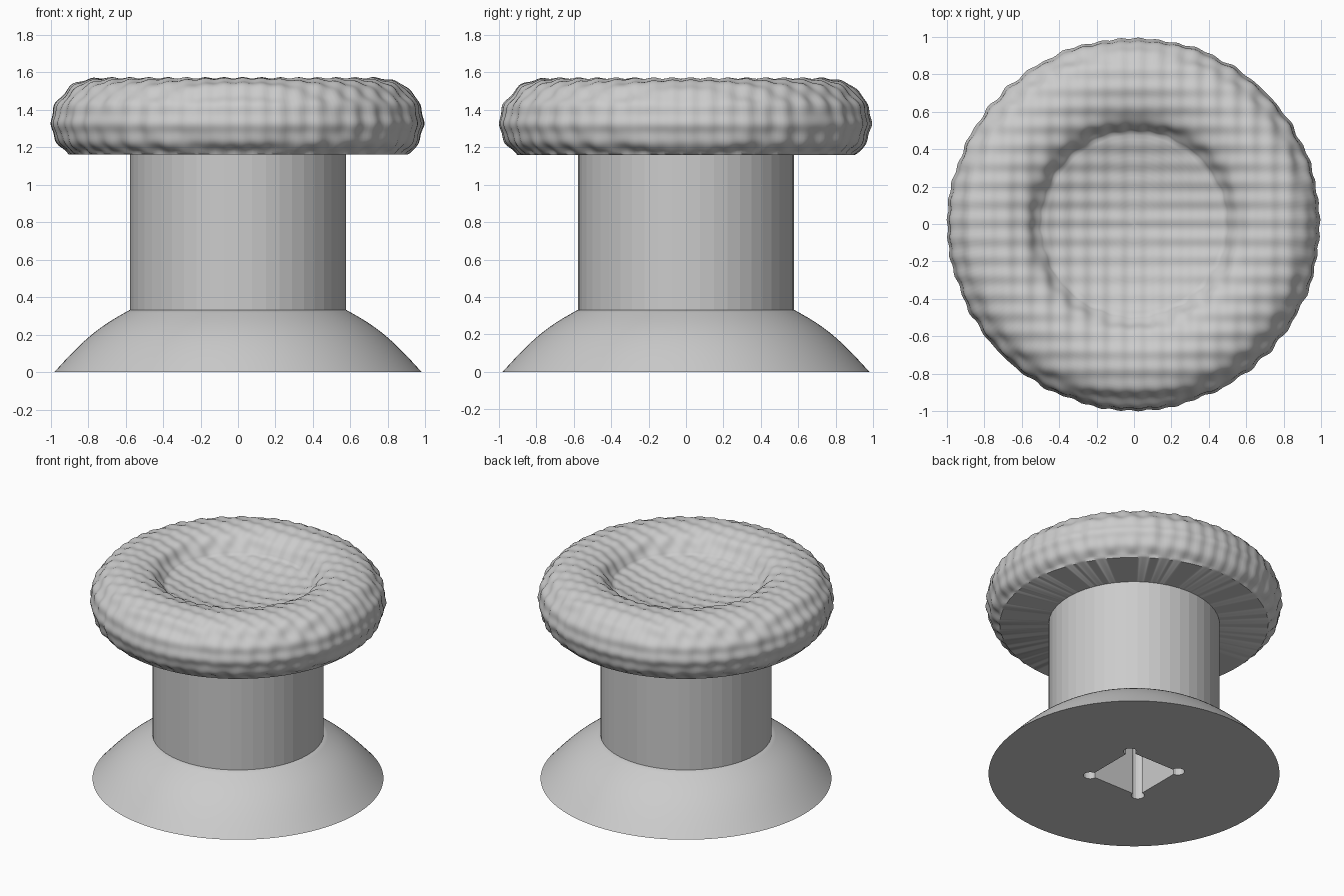
import bpy, bmesh
from math import sin, cos, pi, radians, asin, acos
from mathutils import Vector

cube = bpy.data.objects.get("Cube")
if cube:
    bpy.data.objects.remove(cube, do_unlink=True)

grey = bpy.data.materials.new("light grey")
grey.use_nodes = True
grey.diffuse_color = (0.6, 0.6, 0.6, 1)
grey.node_tree.nodes["Principled BSDF"].inputs["Base Color"].default_value = (0.6, 0.6, 0.6, 1)


def finish(name, bm, smooth=None):
    bmesh.ops.recalc_face_normals(bm, faces=bm.faces)
    mesh = bpy.data.meshes.new(name)
    bm.to_mesh(mesh)
    bm.free()
    mesh.materials.append(grey)
    obj = bpy.data.objects.new(name, mesh)
    bpy.context.collection.objects.link(obj)
    if smooth:
        shade(obj, smooth)
    return obj


def shade(obj, angle):
    bpy.ops.object.select_all(action="DESELECT")
    obj.select_set(True)
    bpy.context.view_layer.objects.active = obj
    bpy.ops.object.shade_smooth_by_angle(angle=radians(angle))


def lathe(profile, segments):
    """Spin (radius, height) points round z into a closed solid."""
    bm = bmesh.new()
    verts = [bm.verts.new((r, 0, z)) for r, z in profile]
    edges = [bm.edges.new(pair) for pair in zip(verts, verts[1:])]
    bmesh.ops.spin(bm, geom=verts + edges, cent=(0, 0, 0), axis=(0, 0, 1),
                   angle=2 * pi, steps=segments, use_merge=True)
    bmesh.ops.remove_doubles(bm, verts=bm.verts, dist=0.0001)
    bmesh.ops.recalc_face_normals(bm, faces=bm.faces)
    return bm


# Domed skirt, a gentle convex arc from floor to column
arc = []
for i in range(17):
    t = i / 16
    arc.append((0.98 - 0.40 * t, 0.33 * t + 0.035 * sin(pi * t)))
base = finish("base_skirt", lathe([(0, 0)] + arc + [(0, 0.33)], 128), 30)

# Faceted column
column = finish("column", lathe([(0, 0.3), (0.577, 0.3), (0.577, 1.2), (0, 1.2)], 48))

# Square socket with round corner reliefs, cut up from below
half, relief, depth = 0.21, 0.045, 0.8
bm = bmesh.new()
outline = []
for k in range(4):
    mid = pi / 4 + k * pi / 2
    corner = Vector((cos(mid), sin(mid), 0)) * half * 2 ** 0.5
    for i in range(13):
        a = mid + radians(-135 + 270 * i / 12)
        outline.append(bm.verts.new(corner + Vector((cos(a) * relief, sin(a) * relief, -0.1))))
floor = bm.faces.new(outline)
top = bmesh.ops.extrude_face_region(bm, geom=[floor])["geom"]
bmesh.ops.translate(bm, vec=(0, 0, depth + 0.1),
                    verts=[v for v in top if isinstance(v, bmesh.types.BMVert)])
cutter = finish("socket_cutter", bm)
cutter.hide_render = True
for part in (base, column):
    mod = part.modifiers.new("socket", "BOOLEAN")
    mod.operation = "DIFFERENCE"
    mod.solver = "EXACT"
    mod.object = cutter
    bpy.context.view_layer.objects.active = part
    bpy.ops.object.modifier_apply(modifier=mod.name)
bpy.data.objects.remove(cutter, do_unlink=True)
shade(base, 30)

# Thumb cap: shallow dish, rounded ring, flat underside
ring_r, ring_z, wide, tall = 0.73, 1.335, 0.26, 0.235
under = 1.16
start = pi - asin(0.42)
end = asin((under - ring_z) / tall)
rim_r, rim_z = ring_r + wide * cos(start), ring_z + tall * sin(start)
profile = [(rim_r * i / 24, rim_z - 0.07 * (1 - (i / 24) ** 2)) for i in range(24)]
for i in range(61):
    a = start + (end - start) * i / 60
    profile.append((ring_r + wide * cos(a), ring_z + tall * sin(a)))
profile.append((0, under))
bm = lathe(profile, 288)
bm.normal_update()

# Knurled grip, a fine sine lattice pushed along the normals
k = 2 * pi / 0.1
shifts = []
for v in bm.verts:
    if v.co.z > under + 0.001:
        bump = sin(k * v.co.x) + sin(k * v.co.y) + sin(k * v.co.z)
        shifts.append((v, v.normal * 0.004 * bump))
for v, shift in shifts:
    v.co += shift
finish("thumb_cap", bm, 50)
